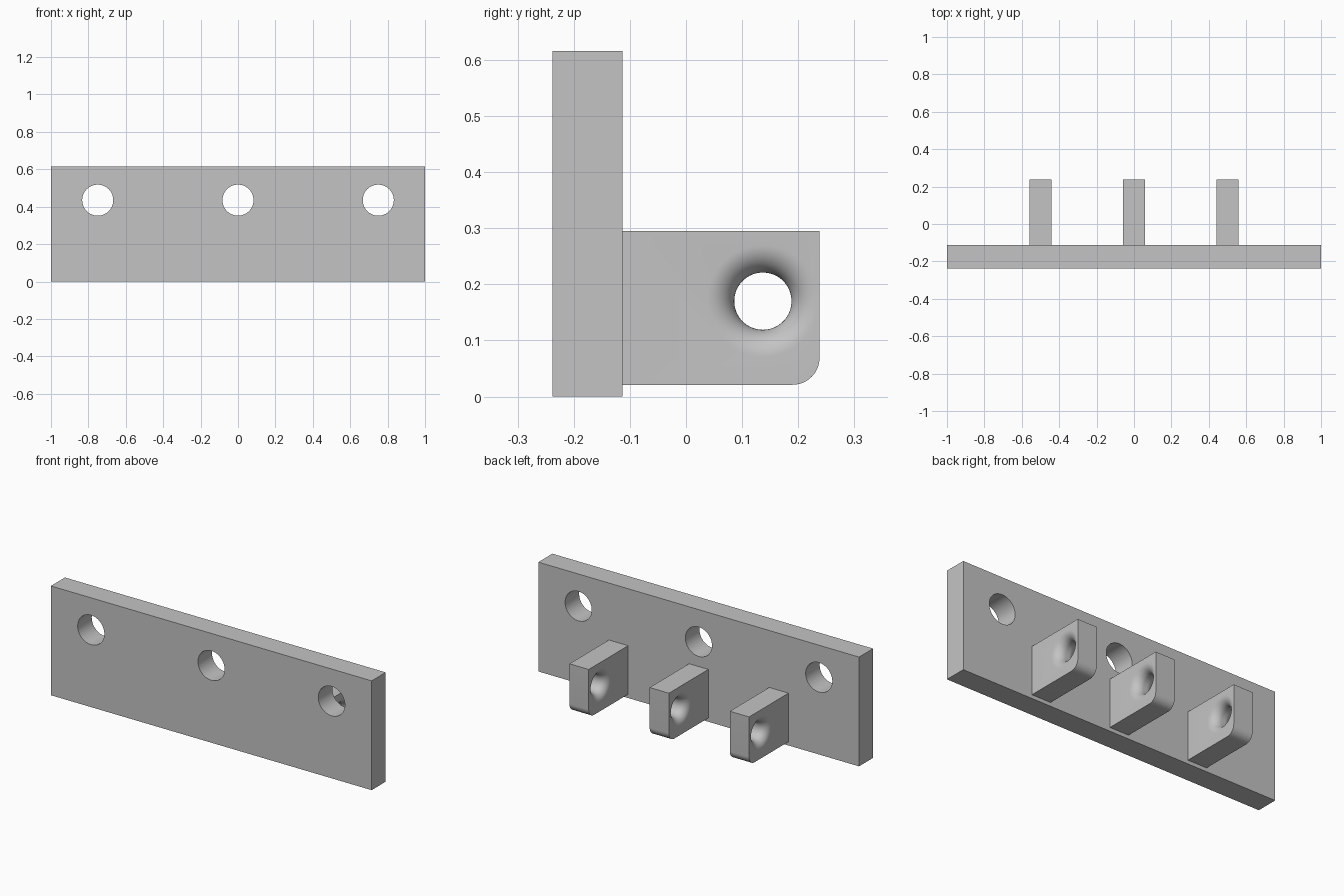
import bpy, bmesh, math
from mathutils import Matrix, Vector

cube = bpy.data.objects.get("Cube")
if cube:
    bpy.data.objects.remove(cube, do_unlink=True)

GREY = (0.55, 0.55, 0.55, 1)
grey = bpy.data.materials.new("plain_grey")
grey.use_nodes = True
grey.diffuse_color = GREY
grey.node_tree.nodes["Principled BSDF"].inputs["Base Color"].default_value = GREY

FRONT, FACE, BACK = -0.238, -0.113, 0.238   # plate front, plate back, lug end
HEIGHT = 0.616
LUG_HALF = 0.06
LUG_LOW, LUG_TOP = 0.021, 0.295
CORNER = 0.048
EYE_Y, EYE_Z, EYE_R, FLARE = 0.137, 0.17, 0.051, 0.049


def extrude(name, outline, direction):
    """Closed prism from a planar outline."""
    bm = bmesh.new()
    face = bm.faces.new([bm.verts.new(p) for p in outline])
    side = bmesh.ops.extrude_face_region(bm, geom=[face])["geom"]
    bmesh.ops.translate(bm, vec=direction,
                        verts=[v for v in side if isinstance(v, bmesh.types.BMVert)])
    return finish(name, bm)


def lathe_x(name, profile, centre, steps=64):
    """Closed solid turned about the x axis from (x, radius) points."""
    bm = bmesh.new()
    rings = []
    for x, r in profile:
        angles = [math.tau * i / steps for i in range(steps)]
        rings.append([bm.verts.new((x, r * math.cos(a), r * math.sin(a))) for a in angles])
    for a, b in zip(rings, rings[1:]):
        for i in range(steps):
            j = (i + 1) % steps
            bm.faces.new((a[i], a[j], b[j], b[i]))
    bm.faces.new(rings[0])
    bm.faces.new(rings[-1])
    bmesh.ops.translate(bm, vec=centre, verts=bm.verts)
    return finish(name, bm)


def finish(name, bm):
    bmesh.ops.recalc_face_normals(bm, faces=bm.faces)
    mesh = bpy.data.meshes.new(name)
    bm.to_mesh(mesh)
    bm.free()
    mesh.materials.append(grey)
    obj = bpy.data.objects.new(name, mesh)
    bpy.context.collection.objects.link(obj)
    return obj


def cut(obj, cutters):
    """Subtract the cutters, then discard them."""
    for cutter in cutters:
        mod = obj.modifiers.new("hole", 'BOOLEAN')
        mod.operation, mod.solver, mod.object = 'DIFFERENCE', 'EXACT', cutter
    bpy.context.view_layer.update()
    graph = bpy.context.evaluated_depsgraph_get()
    mesh = bpy.data.meshes.new_from_object(obj.evaluated_get(graph))
    obj.modifiers.clear()
    obj.data = mesh
    for cutter in cutters:
        bpy.data.objects.remove(cutter, do_unlink=True)


def smooth(obj):
    """Smooth the curved faces, keep the flat ones flat."""
    mesh = obj.data
    for p in mesh.polygons:
        p.use_smooth = max(abs(c) for c in p.normal) < 0.9999 or p.area < 0.004
    mesh.set_sharp_from_angle(angle=math.radians(30))


# Back plate with three mounting holes
plate = extrude("back_plate",
                [(-1, FRONT, 0), (1, FRONT, 0), (1, FRONT, HEIGHT), (-1, FRONT, HEIGHT)],
                (0, FACE - FRONT, 0))
drills = []
for x in (-0.75, 0, 0.75):
    bm = bmesh.new()
    bmesh.ops.create_cone(bm, cap_ends=True, segments=64, radius1=0.083, radius2=0.083, depth=0.4,
                          matrix=Matrix.Translation((x, FACE, 0.435))
                          @ Matrix.Rotation(math.pi / 2, 4, 'X'))
    drills.append(finish("drill", bm))
cut(plate, drills)
smooth(plate)

# Lug outline with a rounded lower outer corner
outline = [(FACE, LUG_TOP), (FACE, LUG_LOW)]
for i in range(13):
    a = math.pi / 2 * i / 12
    outline.append((BACK - CORNER + CORNER * math.sin(a), LUG_LOW + CORNER - CORNER * math.cos(a)))
outline.append((BACK, LUG_TOP))

# Eye profile: a narrow bore that flares smoothly to both faces
half = []
for i in range(13):
    a = math.pi / 2 * i / 12
    half.append((LUG_HALF - FLARE + FLARE * math.sin(a), EYE_R + FLARE * (1 - math.cos(a))))
half.append((LUG_HALF + 0.02, EYE_R + FLARE))
profile = [(-x, r) for x, r in reversed(half)] + half

# Three lugs with flared eyes
for side, x in (("right", -0.5), ("middle", 0), ("left", 0.5)):
    lug = extrude(side + "_lug", [(x - LUG_HALF, y, z) for y, z in outline],
                  Vector((2 * LUG_HALF, 0, 0)))
    cut(lug, [lathe_x("eye_cutter", profile, (x, EYE_Y, EYE_Z))])
    smooth(lug)
